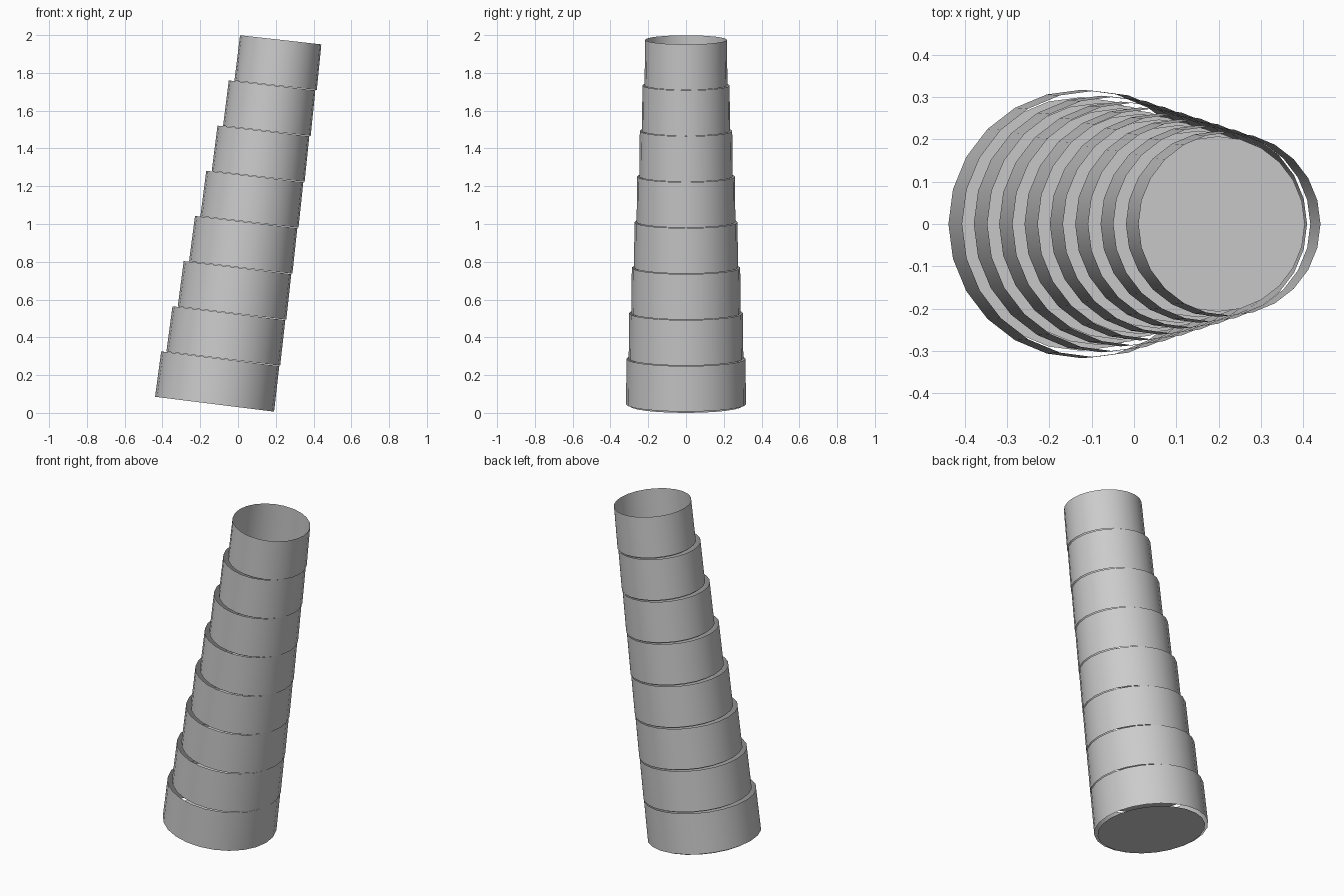
import bpy, bmesh
from math import radians, sin, cos
from mathutils import Matrix, Vector

if "Cube" in bpy.data.objects:
    bpy.data.objects.remove(bpy.data.objects["Cube"])

SECTIONS, SIDES = 8, 24
HEIGHT = 0.2425


def lerp(a, b, t):
    return a + (b - a) * t


def make_object(name, bm, matrix):
    for f in bm.faces:
        f.smooth = True
    mesh = bpy.data.meshes.new(name)
    bm.to_mesh(mesh)
    bm.free()
    obj = bpy.data.objects.new(name, mesh)
    obj.matrix_world = matrix
    bpy.context.collection.objects.link(obj)
    return obj


# Leaning stack of open tapered sleeves, each with a loose floor disc
for i in range(SECTIONS):
    t = i / (SECTIONS - 1)
    r_bottom = lerp(0.3175, 0.2195, t)
    r_top = lerp(0.315, 0.2165, t)
    tilt = radians(lerp(7.1, 6.4, t))
    base = Vector((lerp(-0.124, 0.199, t), 0, lerp(0.046, 1.734, t)))
    place = Matrix.Translation(base) @ Matrix.Rotation(tilt, 4, 'Y')

    # Sleeve wall
    bm = bmesh.new()
    bmesh.ops.create_cone(bm, cap_ends=False, segments=SIDES,
                          radius1=r_bottom, radius2=r_top, depth=HEIGHT)
    bmesh.ops.translate(bm, verts=bm.verts, vec=(0, 0, HEIGHT / 2))
    make_object(f"sleeve_{i + 1}", bm, place)

    # Floor disc, slightly smaller and just below the sleeve's lower edge
    bm = bmesh.new()
    bmesh.ops.create_circle(bm, cap_ends=True, segments=SIDES,
                            radius=r_bottom * 0.945)
    make_object(f"floor_disc_{i + 1}", bm,
                place @ Matrix.Translation((0, 0, -0.009)))
